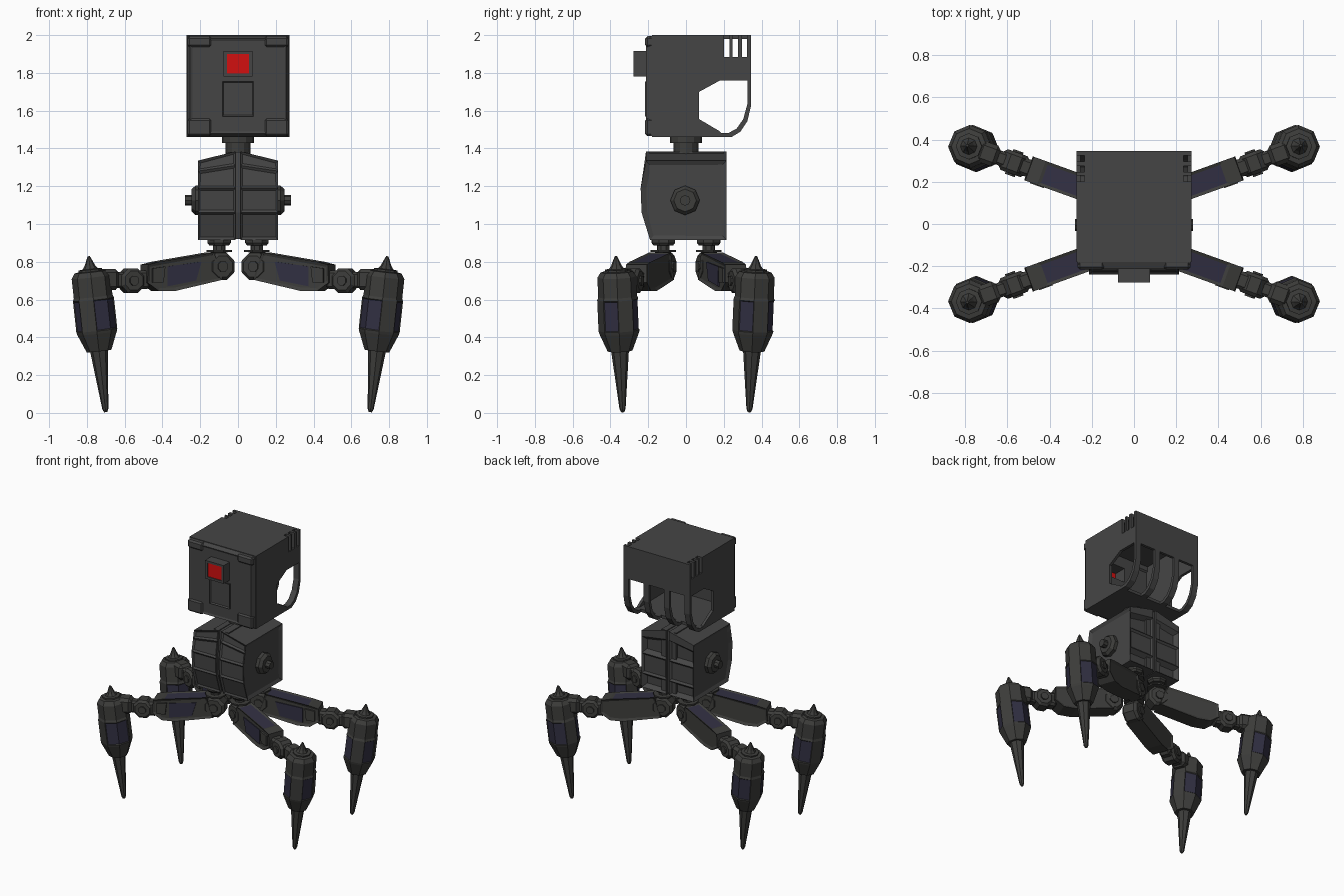
import bpy, bmesh, math
from mathutils import Matrix, Vector

if "Cube" in bpy.data.objects:
    bpy.data.objects.remove(bpy.data.objects["Cube"])


def material(name, rgb):
    m = bpy.data.materials.new(name)
    m.diffuse_color = (*rgb, 1)
    m.use_nodes = True
    m.node_tree.nodes["Principled BSDF"].inputs["Base Color"].default_value = m.diffuse_color
    return m


GREY = material("hull grey", (0.060, 0.060, 0.060))
DARK = material("leg grey", (0.047, 0.047, 0.044))
BLUE = material("navy panel", (0.031, 0.029, 0.055))
RED = material("red eye", (0.65, 0.005, 0.005))
AXIS_X = Matrix.Rotation(math.pi / 2, 4, 'Y')
AXIS_Y = Matrix.Rotation(-math.pi / 2, 4, 'X')
T = Matrix.Translation


def finish(name, bm, mats, M=Matrix()):
    bmesh.ops.recalc_face_normals(bm, faces=bm.faces)
    bmesh.ops.transform(bm, matrix=M, verts=bm.verts)
    me = bpy.data.meshes.new(name)
    bm.to_mesh(me)
    bm.free()
    for m in mats:
        me.materials.append(m)
    ob = bpy.data.objects.new(name, me)
    bpy.context.collection.objects.link(ob)
    return ob


def add_box(bm, x0, x1, y0, y1, z0, z1):
    M = T(((x0 + x1) / 2, (y0 + y1) / 2, (z0 + z1) / 2)) @ Matrix.Diagonal((x1 - x0, y1 - y0, z1 - z0, 1))
    bmesh.ops.create_cube(bm, size=1, matrix=M)


def box(name, dims, mat, M=Matrix(), bevel=0):
    bm = bmesh.new()
    add_box(bm, *dims)
    if bevel:
        bmesh.ops.bevel(bm, geom=bm.edges[:], offset=bevel, segments=1, affect='EDGES')
    return finish(name, bm, [mat], M)


def prism_bm(pts, x0, x1):
    """Profile in (y, z), extruded along x."""
    bm = bmesh.new()
    f = bm.faces.new([bm.verts.new((x0, y, z)) for y, z in pts])
    ex = bmesh.ops.extrude_face_region(bm, geom=[f])['geom']
    bmesh.ops.translate(bm, vec=(x1 - x0, 0, 0), verts=[v for v in ex if isinstance(v, bmesh.types.BMVert)])
    bmesh.ops.recalc_face_normals(bm, faces=bm.faces)
    return bm


def inset(bm, rule, t, d, mi=0):
    """Recess every face that meets the rule and colour its floor."""
    fs = [f for f in bm.faces if rule(f.normal, f.calc_center_median())]
    bmesh.ops.inset_individual(bm, faces=fs, thickness=t, depth=d)
    for f in fs:
        f.material_index = mi


def lathe_bm(prof, n=8):
    bm = bmesh.new()
    rings = [[bm.verts.new((r * math.cos(2 * math.pi * i / n), r * math.sin(2 * math.pi * i / n), z))
              for i in range(n)] for r, z in prof]
    for a, b in zip(rings, rings[1:]):
        for i in range(n):
            bm.faces.new((a[i], a[(i + 1) % n], b[(i + 1) % n], b[i]))
    bm.faces.new(rings[0][::-1])
    bm.faces.new(rings[-1])
    bmesh.ops.recalc_face_normals(bm, faces=bm.faces)
    return bm


def lathe(name, prof, mat, M=Matrix(), n=8):
    return finish(name, lathe_bm(prof, n), [mat], M)


def cut(ob, boxes):
    bm = bmesh.new()
    for b in boxes:
        add_box(bm, *b)
    cutter = finish("cutter", bm, [GREY])
    cutter.hide_render = True
    mod = ob.modifiers.new("cut", 'BOOLEAN')
    mod.object, mod.operation, mod.solver = cutter, 'DIFFERENCE', 'EXACT'
    bpy.context.view_layer.objects.active = ob
    bpy.ops.object.modifier_apply(modifier=mod.name)
    bpy.data.objects.remove(cutter)


# Head: hollow shell with open rear
W = 0.273
slots = [(s * .235 if s > 0 else -.3, .3 if s > 0 else -.235, y - .014, y + .014, 1.885, 2.05)
         for s in (-1, 1) for y in (.215, .26, .31)]
side = [(-.18, 1.46), (.2, 1.46), (.18, 1.49), (.07, 1.555), (.07, 1.70), (.18, 1.76),
        (.345, 1.76), (.345, 2), (-.18, 2)]
for s, label in ((-1, "left"), (1, "right")):
    cut(finish("head_side_" + label, prism_bm(side, s * (W - .02), s * W), [GREY]), slots)
cut(box("head_top", (-W, W, -.18, .345, 1.98, 2), GREY), slots)
box("head_bottom", (-W, W, -.18, .2, 1.46, 1.482), GREY)
box("head_back", (-W + .02, W - .02, .325, .345, 1.76, 1.98), GREY)

# Face plate with recesses and an eye opening
bm = bmesh.new()
add_box(bm, -W, W, -.212, -.17, 1.46, 2)
for v in bm.verts:
    if v.co.y < -.2:
        v.co.x *= .93
        v.co.z += .018 if v.co.z < 1.7 else -.018
inset(bm, lambda n, c: n.y < -.9, .018, -.006)
face = finish("face_plate", bm, [GREY])
cut(face, [(-.1, .1, -.3, -.195, 1.555, 1.935), (-.06, .06, -.3, -.1, 1.795, 1.9)])
for s in (-1, 1):
    for z0, z1 in ((1.935, 1.995), (1.465, 1.56)):
        xs = sorted((s * .14, s * .268))
        box("face_corner", (*xs, -.216, -.16, z0, z1), GREY, bevel=.012)
bm = bmesh.new()
add_box(bm, -.083, .083, -.216, -.18, 1.57, 1.755)
inset(bm, lambda n, c: n.y < -.9, .012, -.012)
finish("mouth_panel", bm, [GREY])
eye = box("eye_housing", (-.076, .076, -.277, -.18, 1.78, 1.915), GREY)
cut(eye, [(-.058, .058, -.3, -.1, 1.797, 1.9)])
box("eye_lens", (-.06, .06, -.27, -.262, 1.795, 1.902), RED)

# Curved rear ribs
rib = [(.345, 1.77), (.345, 1.63), (.325, 1.545), (.287, 1.488), (.24, 1.46), (.17, 1.46), (.17, 1.482),
       (.225, 1.482), (.268, 1.505), (.303, 1.555), (.325, 1.635), (.325, 1.77)]
for x in (-.251, -.084, .084, .251):
    finish("head_rib", prism_bm(rib, x - .022, x + .022), [GREY])

# Neck
lathe("neck", [(.065, 1.37), (.065, 1.43), (.085, 1.43), (.085, 1.465)], DARK, n=12)

# Torso: two mirrored panelled halves and a core
half = [(-.212, 1.385), (-.222, 1.31), (-.24, 1.19), (-.235, 1.06), (-.19, .915),
        (.215, .915), (.215, 1.02), (.215, 1.17), (.215, 1.32), (.215, 1.385)]
for s, label in ((-1, "left"), (1, "right")):
    bm = prism_bm(half, s * .012, s * .213)
    for v in bm.verts:
        if abs(v.co.x) > .2 and v.co.z > 1.3:
            v.co.z -= .05 if v.co.z > 1.35 else .03
    bm.normal_update()
    inset(bm, lambda n, c: n.y < -.8 and c.z < 1.33, .018, -.010)
    inset(bm, lambda n, c: n.y > .9 and (c.z < 1 or 1.2 < c.z < 1.3), .035, -.03)
    inset(bm, lambda n, c: n.y > .9 and 1.05 < c.z < 1.15 and abs(c.x) > .1, .02, -.012)
    inset(bm, lambda n, c: n.x * s > .9 and abs(c.x) > .2, .03, -.012)
    finish("torso_" + label, bm, [GREY])
    hub = [(.078, .19), (.078, .225), (.06, .245), (.028, .245), (.028, .28), (.012, .28)]
    lathe("shoulder_hub", hub, DARK, T((0, -.005, 1.125)) @ (AXIS_X if s > 0 else AXIS_X.inverted()))
core = [(-.195, 1.38), (-.22, 1.18), (-.215, 1.06), (-.17, .92), (.2, .92), (.2, 1.38)]
finish("torso_core", prism_bm(core, -.06, .06), [GREY])

# Legs
thigh_profile = [(0, .705), (.27, .645), (.36, .645), (.425, .69), (.42, .785), (.36, .80), (.05, .85)]
swap = Matrix(((0, 1, 0, 0), (1, 0, 0, 0), (0, 0, 1, 0), (0, 0, 0, 1)))


def plate(name, pts, v0, v1, mat, M, tops=False):
    """Profile in (along leg, z), thick across the leg."""
    bm = prism_bm(pts, v0, v1)
    bmesh.ops.transform(bm, matrix=swap, verts=bm.verts)
    bmesh.ops.recalc_face_normals(bm, faces=bm.faces)
    bm.normal_update()
    if tops:
        inset(bm, lambda n, c: n.z > .9 and c.x < .3, .02, -.006, 1)
        inset(bm, lambda n, c: abs(n.y) > .9 and abs(c.y) > .05, .018, -.008)
    finish(name, bm, [mat, BLUE], M)


def leg(name, sx, sy):
    M = T((sx * .1, sy * .12, 0)) @ Matrix.Rotation(math.atan2(sy * .36, sx), 4, 'Z')
    # Hip mount and joint
    lathe(name + "_hip_mount", [(.04, .82), (.04, .85), (.072, .852), (.072, .862), (.035, .862), (.035, .885),
                                (.055, .886), (.066, .9), (.066, .92)], DARK, M)
    spin = AXIS_Y @ Matrix.Rotation(math.pi / 8, 4, 'Z')
    joint = [(.03, -.065), (.03, -.055), (.06, -.055), (.078, -.038),
             (.078, .038), (.06, .055), (.03, .055), (.03, .065)]
    lathe(name + "_hip_joint", joint, DARK, M @ T((0, 0, .775)) @ spin)
    # Thigh with blue top and front panels
    plate(name + "_thigh", thigh_profile, -.06, .06, DARK, M, True)
    f = -sx
    plate(name + "_thigh_panel", [(.15, .70), (.31, .67), (.31, .775), (.12, .80)], f * .05, f * .058, BLUE, M)
    plate(name + "_thigh_block", [(.335, .69), (.395, .69), (.395, .765), (.325, .775)], f * .05, f * .064, DARK, M)
    # Knee joint and link
    box(name + "_knee_bracket", (.40, .50, -.042, .042, .655, .755), DARK, M, .015)
    lathe(name + "_knee_joint", [(r * .9, z * .95) for r, z in joint], DARK, M @ T((.497, 0, .70)) @ spin)
    box(name + "_shin_link", (.52, .60, -.035, .035, .66, .745), DARK, M, .012)
    box(name + "_shin_mount", (.575, .68, -.052, .052, .65, .762), DARK, M, .02)
    # Tilted pod with blue bands on some sides, and spike foot
    foot, top = Vector((sx * .70, sy * .335, 0)), Vector((sx * .79, sy * .371, .828))
    P = T(foot) @ Vector((0, 0, 1)).rotation_difference(top - foot).to_matrix().to_4x4()
    bm = lathe_bm([(.066, .33), (.105, .425), (.109, .44), (.109, .605), (.103, .62), (.103, .725),
                   (.085, .752), (.062, .755), (.062, .765), (.04, .768), (.028, .785), (.006, .835)])
    blue = []
    for face in bm.faces:
        c = face.calc_center_median()
        k = int((math.degrees(math.atan2(-c.y, c.x * sx)) % 360) // 45)
        if .5 < c.z < .55 and k in (0, 2, 3, 5, 6):
            blue.append(face)
    for face in blue:
        face.material_index = 1
    for face in bmesh.ops.inset_region(bm, faces=blue, thickness=.006, depth=-.005)['faces']:
        face.material_index = 0
    finish(name + "_pod", bm, [DARK, BLUE], P)
    lathe(name + "_spike", [(.008, .004), (.016, .02), (.048, .34)], DARK, P)


leg("front_left_leg", -1, -1)
leg("front_right_leg", 1, -1)
leg("back_left_leg", -1, 1)
leg("back_right_leg", 1, 1)
